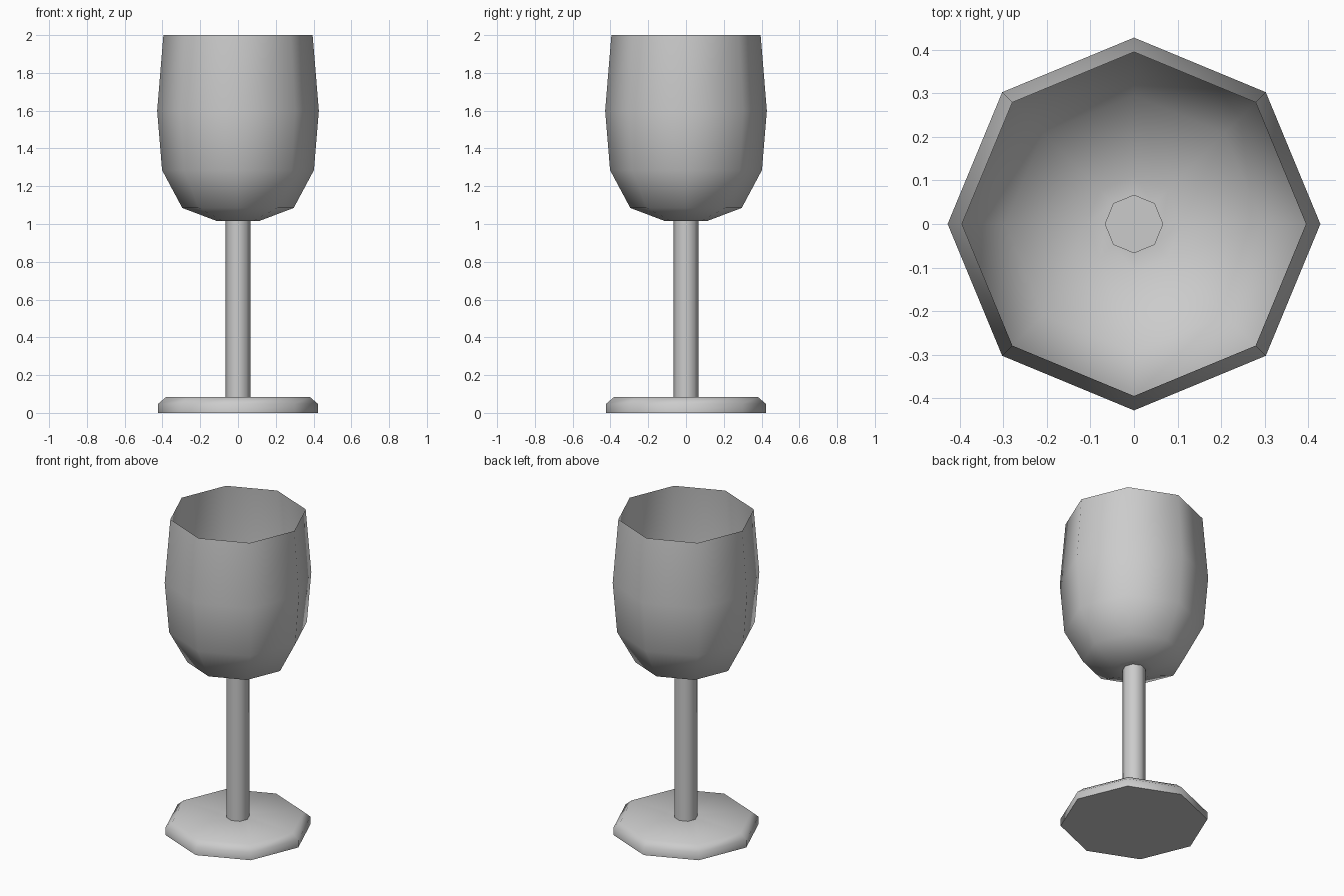
import bpy, bmesh
from math import sin, cos, pi, radians

if "Cube" in bpy.data.objects:
    bpy.data.objects.remove(bpy.data.objects["Cube"])

SIDES = 8


def lathe(name, profile, cap_bottom=False):
    """Turn an (r, z) profile, listed bottom to top, into an eight-sided shell."""
    bm = bmesh.new()
    rings = [[bm.verts.new((r * cos(2 * pi * i / SIDES), r * sin(2 * pi * i / SIDES), z))
              for i in range(SIDES)] for r, z in profile]
    for low, high in zip(rings, rings[1:]):
        for i in range(SIDES):
            j = (i + 1) % SIDES
            bm.faces.new((low[i], low[j], high[j], high[i]))
    if cap_bottom:
        bm.faces.new(rings[0][::-1])
    mesh = bpy.data.meshes.new(name)
    bm.to_mesh(mesh)
    bm.free()
    obj = bpy.data.objects.new(name, mesh)
    bpy.context.collection.objects.link(obj)
    bpy.ops.object.select_all(action='DESELECT')
    obj.select_set(True)
    bpy.context.view_layer.objects.active = obj
    bpy.ops.object.shade_smooth_by_angle(angle=radians(50))
    return obj


STEM_R, STEM_LOW, STEM_TOP = 0.066, 0.083, 1.015

# Foot with a chamfered upper rim
lathe("foot", [(0.423, 0), (0.423, 0.048), (0.382, STEM_LOW), (STEM_R, STEM_LOW)], cap_bottom=True)

# Straight hollow stem
lathe("stem", [(STEM_R, STEM_LOW), (STEM_R, STEM_TOP)])

# Thin open bowl, single shell
lathe("bowl", [(STEM_R, STEM_TOP), (0.11, STEM_TOP), (0.295, 1.085),
               (0.402, 1.285), (0.428, 1.6), (0.395, 2.0)])
